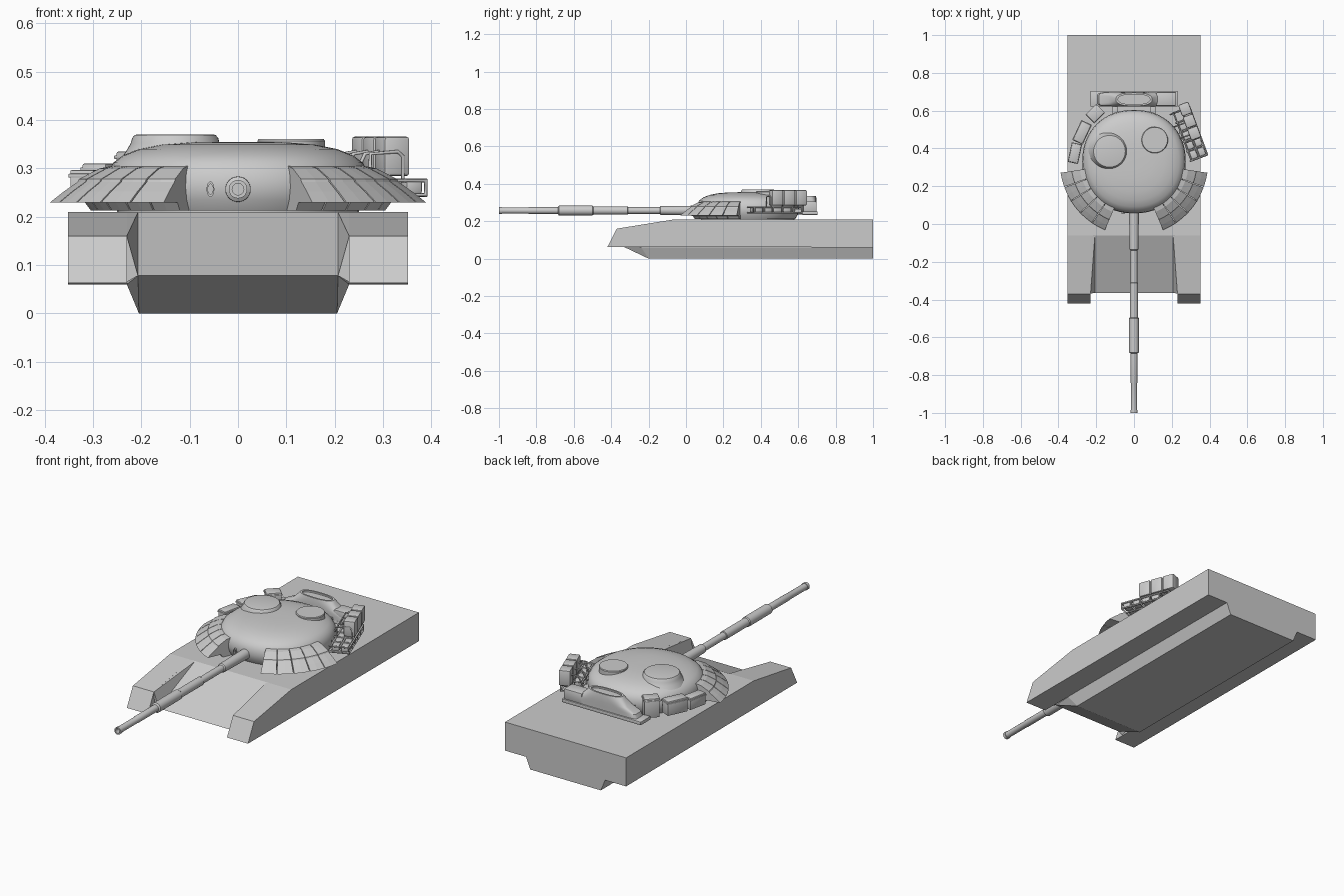
import bpy, bmesh, math
from mathutils import Vector, Matrix

if "Cube" in bpy.data.objects:
    bpy.data.objects.remove(bpy.data.objects["Cube"])

grey = bpy.data.materials.new("armour_grey")
grey.diffuse_color = (0.6, 0.6, 0.6, 1)
grey.use_nodes = True
grey.node_tree.nodes["Principled BSDF"].inputs["Base Color"].default_value = grey.diffuse_color
CEN = Vector((0, 0.33, 0))          # turret axis


def finish(name, bm, smooth=None):
    bmesh.ops.recalc_face_normals(bm, faces=bm.faces)
    me = bpy.data.meshes.new(name)
    bm.to_mesh(me)
    bm.free()
    me.materials.append(grey)
    if smooth:
        for p in me.polygons:
            p.use_smooth = True
        me.set_sharp_from_angle(angle=math.radians(smooth))
    ob = bpy.data.objects.new(name, me)
    bpy.context.collection.objects.link(ob)
    return ob


def loft(name, rings, smooth=None):
    bm = bmesh.new()
    vr = [[bm.verts.new(p) for p in r] for r in rings]
    n = len(vr[0])
    for a, b in zip(vr, vr[1:]):
        for i in range(n):
            j = (i + 1) % n
            bm.faces.new((a[i], a[j], b[j], b[i]))
    bm.faces.new(vr[0])
    bm.faces.new(vr[-1])
    return finish(name, bm, smooth)


def hull(name, pts):
    bm = bmesh.new()
    vs = [bm.verts.new(p) for p in pts]
    bmesh.ops.convex_hull(bm, input=vs)
    bmesh.ops.dissolve_limit(bm, angle_limit=0.01, verts=bm.verts, edges=bm.edges)
    return finish(name, bm)


def ring(cx, cy, hx, hy, z, n=2.0, count=48):
    out = []
    for i in range(count):
        t = 2 * math.pi * i / count
        c, s = math.cos(t), math.sin(t)
        out.append(Vector((cx + hx * math.copysign(abs(c) ** (2 / n), c),
                           cy + hy * math.copysign(abs(s) ** (2 / n), s), z)))
    return out


def ring_y(x, z, hx, hz, y, count=28):
    return [Vector((p.x, y, p.y)) for p in ring(x, z, hx, hz, 0, 2, count)]


def box(name, loc, size, rot=0, bevel=0.004):
    bm = bmesh.new()
    bmesh.ops.create_cube(bm, size=1)
    bmesh.ops.scale(bm, vec=size, verts=bm.verts)
    if bevel:
        bmesh.ops.bevel(bm, geom=bm.edges[:], offset=bevel, segments=2, affect='EDGES', profile=0.5)
    bmesh.ops.transform(bm, matrix=Matrix.Translation(loc) @ Matrix.Rotation(rot, 4, 'Z'), verts=bm.verts)
    return finish(name, bm, 30)


def tube(name, pts, r):
    cu = bpy.data.curves.new(name, 'CURVE')
    cu.dimensions = '3D'
    cu.bevel_depth = r
    cu.bevel_resolution = 1
    cu.use_fill_caps = True
    sp = cu.splines.new('POLY')
    sp.points.add(len(pts) - 1)
    for p, q in zip(sp.points, pts):
        p.co = (*q, 1)
    cu.materials.append(grey)
    ob = bpy.data.objects.new(name, cu)
    bpy.context.collection.objects.link(ob)


# Hull: centre body, then track sponsons and sloped inner walls on both sides
half = [(.205, 1, 0), (.205, -.2, 0), (.23, 1, .06), (.23, -.24, .06), (.207, -.365, .078),
        (.23, -.06, .21), (.23, 1, .21)]
hull("hull_body", [(s * x, y, z) for s in (1, -1) for x, y, z in half])
profile = [(1, .06), (1, .21), (-.06, .21), (-.37, .16), (-.42, .063)]
wall = [(.23, -.06, .21), (.207, -.06, .209), (.23, -.368, .16), (.207, -.365, .078), (.23, -.365, .065)]
for s, side in ((1, "right"), (-1, "left")):
    loft("sponson_" + side, [[(s * x, y, z) for y, z in profile] for x in (.23, .352)])
    hull("glacis_wall_" + side, [(s * x, y, z) for x, y, z in wall])

# Turret dome and ring
dome = [(.255, .213), (.268, .235), (.274, .262), (.27, .29), (.258, .312), (.238, .327),
        (.205, .34), (.16, .349), (.1, .354), (.04, .355)]
loft("turret_dome", [ring(0, .33, r, r, z, 2.15, 72) for r, z in dome], 40)
loft("turret_ring", [ring(0, .33, .25, .25, z) for z in (.205, .215)], 30)

# Hatches: tall blended cupola and a flat one
loft("commander_cupola", [ring(-.13, .385, r, r, z) for r, z in
     ((.112, .32), (.1, .338), (.092, .352), (.089, .363), (.084, .369), (.08, .37))], 35)
loft("gunner_hatch", [ring(.11, .445, r, r, z) for r, z in
     ((.07, .33), (.07, .357), (.067, .361))], 30)

# Gun barrel with thermal sleeves and hollow muzzle
gun = [(.12, .028), (.05, .026), (-.135, .023), (-.14, .018), (-.31, .018), (-.312, .022), (-.495, .022),
       (-.5, .026), (-.68, .026), (-.685, .018), (-.84, .018), (-.845, .0165), (-.985, .0165), (-.985, .019),
       (-1, .019), (-1, .012), (-.9, .012)]
loft("gun_barrel", [ring_y(0, .257, r, r, y) for y, r in gun], 30)
loft("coaxial_port", [ring_y(-.057, .257, .008 * k, .016 * k, y) for y, k in
     ((.09, 1), (.052, 1), (.052, .65), (.062, .65))], 30)

# Wedge armour: five blocks per side around the turret front
wedge = [(.258, .306), (.29, .3), (.333, .278), (.336, .272), (.365, .252), (.393, .23),
         (.32, .229), (.308, .213), (.255, .213)]
for s, side in ((1, "right"), (-1, "left")):
    for k in range(5):
        a0 = 23 + k * 11.8
        rings = []
        for a in (a0, a0 + 5.6, a0 + 11.2):
            t = math.radians(a)
            rings.append([CEN + Vector((s * r * math.sin(t), -r * math.cos(t), z)) for r, z in wedge])
        loft(f"wedge_block_{side}_{k + 1}", rings)

# Left stowage boxes following the turret side
for k, (x, y, lx, ly, top, rot) in enumerate((
        (-.313, .375, .05, .10, .297, -12), (-.275, .485, .055, .11, .31, -25),
        (-.205, .583, .06, .075, .335, -45))):
    box(f"stowage_box_{k + 1}", (x, y, (top + .235) / 2), (lx, ly, top - .235), math.radians(rot))
    box(f"stowage_lid_{k + 1}", (x, y, top - .012), (lx + .006, ly + .006, .008), math.radians(rot), .002)

# Right side: three canisters above a tubular rack
ROT = math.radians(20.5)
M = Matrix.Translation((.295, .545, 0)) @ Matrix.Rotation(ROT, 4, 'Z')
for k in (-1, 0, 1):
    box(f"canister_{k + 2}", M @ Vector((0, k * .068, .325)), (.057, .064, .082), ROT, .007)
    tube(f"canister_bracket_{k + 2}", [M @ Vector(p) for p in
         ((-.085, k * .068, .28), (-.06, k * .068, .33), (-.03, k * .068, .335), (.0, k * .068, .3))], .004)
for z in (.245, .275):
    for u in (-.065, -.02, .025):
        tube("rack_rail", [M @ Vector((u, v, z)) for v in (-.2, .07)], .0045)
for k in range(6):
    v = -.2 + k * .054
    tube("rack_hoop", [M @ Vector((u, v, z)) for u, z in
         ((-.075, .275), (.025, .275), (.025, .245), (-.075, .245))], .0045)
    if k < 4:
        box("rack_pack", M @ Vector((.002, v + .027, .262)), (.036, .044, .03), ROT, .005)
        box("rack_pack", M @ Vector((-.043, v + .027, .262)), (.036, .044, .03), ROT, .005)
tube("rack_handle", [M @ Vector(p) for p in
     ((-.06, -.1, .275), (-.06, -.1, .33), (.0, -.1, .335), (.012, -.1, .325), (.012, -.1, .275))], .004)

# Rear bustle: shelf, tapered bin with oval lid, side box and mounts
box("rear_shelf", (0, .663, .243), (.46, .082, .018), 0, .003)
bin_rings = [(.195, .037, .25, 7), (.185, .037, .272, 7), (.135, .038, .295, 5), (.108, .037, .322, 3),
             (.096, .035, .336, 2.5), (.084, .026, .336, 2.5), (.084, .026, .328, 2.5)]
loft("rear_bin", [ring(0, .66, a, b, z, n) for a, b, z, n in bin_rings], 35)
box("rear_side_box", (.17, .662, .278), (.105, .072, .055), 0, .005)
for s in (-1, 1):
    box("rear_mount", (s * .1, .605, .255), (.03, .07, .02), 0, .003)
